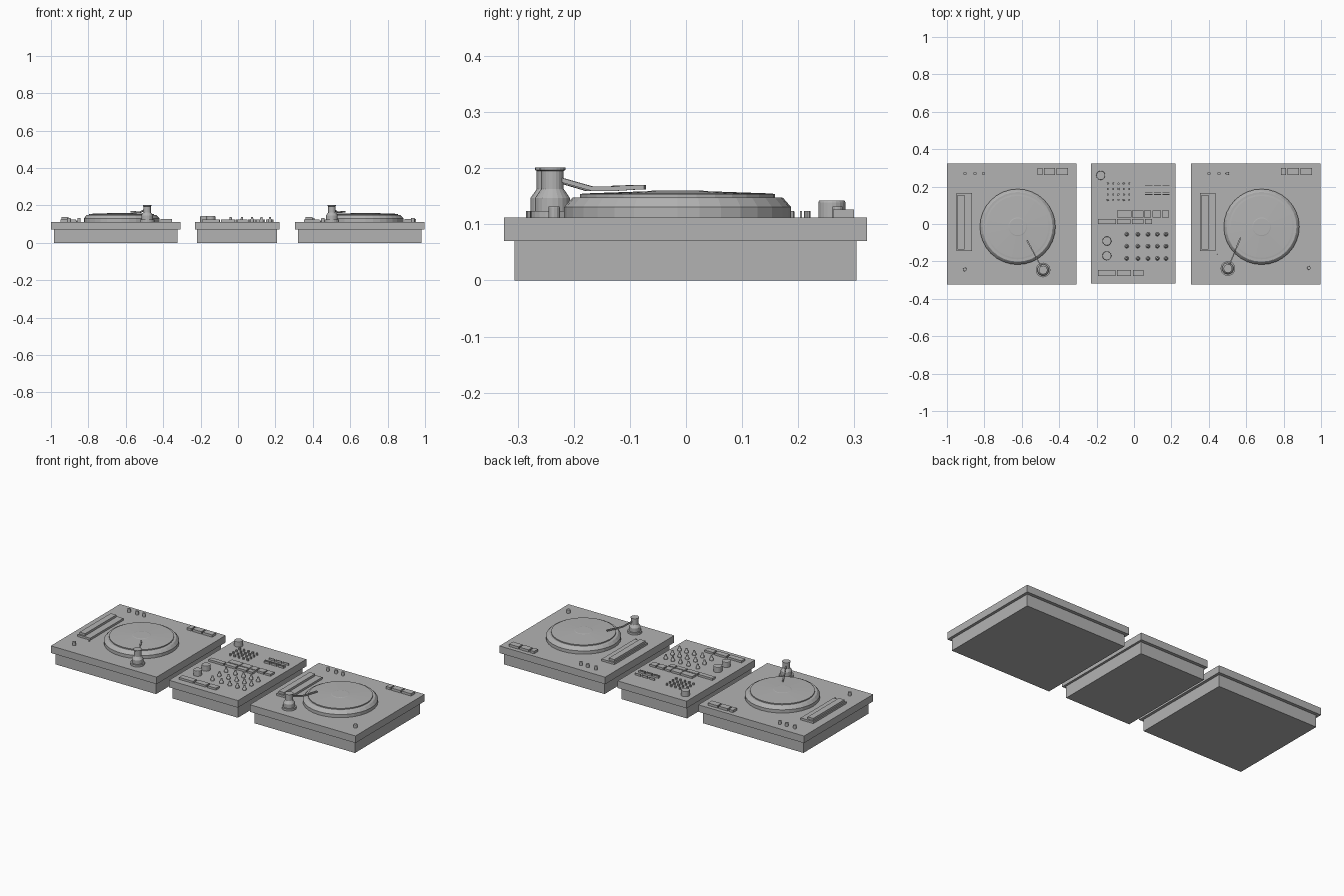
import bpy, math
from mathutils import Vector

if "Cube" in bpy.data.objects:
    bpy.data.objects.remove(bpy.data.objects["Cube"])

TOP = 0.112  # height of the deck surface

# Dark grey finish shared by every part
grey = bpy.data.materials.new("dark_grey")
grey.diffuse_color = (0.45, 0.45, 0.45, 1)
grey.use_nodes = True
grey.node_tree.nodes["Principled BSDF"].inputs["Base Color"].default_value = grey.diffuse_color


def make(name, verts, faces):
    me = bpy.data.meshes.new(name)
    me.from_pydata(verts, [], faces)
    me.materials.append(grey)
    ob = bpy.data.objects.new(name, me)
    bpy.context.collection.objects.link(ob)
    return ob


def box(name, x0, x1, y0, y1, z0, z1):
    v = [(x, y, z) for z in (z0, z1) for x, y in ((x0, y0), (x1, y0), (x1, y1), (x0, y1))]
    f = [(3, 2, 1, 0), (4, 5, 6, 7)] + [(i, (i + 1) % 4, (i + 1) % 4 + 4, i + 4) for i in range(4)]
    return make(name, v, f)


def lathe(name, x, y, profile, n=16):
    """Capped solid of revolution from (radius, z) pairs, bottom to top."""
    v = [(x + r * math.cos(2 * math.pi * i / n), y + r * math.sin(2 * math.pi * i / n), z)
         for r, z in profile for i in range(n)]
    f = [(k * n + i, k * n + (i + 1) % n, (k + 1) * n + (i + 1) % n, (k + 1) * n + i)
         for k in range(len(profile) - 1) for i in range(n)]
    last = (len(profile) - 1) * n
    f += [tuple(reversed(range(n))), tuple(range(last, last + n))]
    return make(name, v, f)


def button(name, x, y, r, h, n=12):
    return lathe(name, x, y, [(r, TOP), (r, TOP + h * 0.9), (r * 0.95, TOP + h)], n)


def arm(name, points, w, h):
    """Thin rectangular bar swept through the points."""
    d = Vector(points[-1]) - Vector(points[0])
    side = Vector((-d.y, d.x, 0)).normalized() * w
    up = Vector((0, 0, h))
    v = [Vector(p) + s for p in points for s in (-side - up, side - up, side + up, -side + up)]
    n = len(points)
    f = [(k * 4 + i, k * 4 + (i + 1) % 4, k * 4 + (i + 1) % 4 + 4, k * 4 + i + 4)
         for k in range(n - 1) for i in range(4)]
    f += [(3, 2, 1, 0), tuple(range(n * 4 - 4, n * 4))]
    return make(name, v, f)


def turntable(side, x0, base, tip, start_button):
    # Plinth: wide upper slab over an inset lower body
    box(side + "_lower_body", x0 + 0.017, x0 + 0.677, -0.306, 0.304, 0, 0.07)
    box(side + "_upper_body", x0, x0 + 0.693, -0.324, 0.323, 0.07, TOP)

    # Stepped platter with record and raised label
    lathe(side + "_platter", x0 + 0.378, -0.015,
          [(0.202, TOP), (0.202, 0.131), (0.189, 0.146), (0.186, 0.148), (0.174, 0.148),
           (0.174, 0.154), (0.165, 0.155), (0.05, 0.159), (0.045, 0.160)], 32)

    # Tonearm post and bent arm
    bx, by = base
    lathe(side + "_tonearm_base", bx, by, [(0.039, TOP), (0.039, 0.124), (0.031, 0.124)], 20)
    lathe(side + "_tonearm_post", bx, by,
          [(0.031, 0.12), (0.031, 0.147), (0.02, 0.163), (0.02, 0.195), (0.023, 0.197),
           (0.023, 0.201)], 20)

    def along(t, z):
        return (bx + (tip[0] - bx) * t, by + (tip[1] - by) * t, z)
    arm(side + "_tonearm", [along(0, 0.184), along(0.14, 0.177), along(0.44, 0.163),
                            along(0.8, 0.164)], 0.003, 0.004)
    arm(side + "_cartridge", [along(0.74, 0.165), along(1, 0.166)], 0.004, 0.004)

    # Pitch slider
    box(side + "_slider_plate", x0 + 0.05, x0 + 0.133, -0.145, 0.165, TOP, 0.124)
    box(side + "_slider_track", x0 + 0.057, x0 + 0.093, -0.136, 0.156, 0.124, 0.137)

    # Round buttons and rectangular keys
    for i, dx in enumerate((0.097, 0.15, 0.195)):
        button(f"{side}_rear_button_{i}", x0 + dx, 0.27, 0.009, 0.02)
    button(side + "_start_button", *start_button, 0.01, 0.02)
    button(side + "_indicator", x0 + 0.138, -0.16, 0.004, 0.006, 8)
    for i, (a, b) in enumerate(((0.483, 0.51), (0.518, 0.577), (0.585, 0.647))):
        box(f"{side}_key_{i}", x0 + a, x0 + b, 0.262, 0.299, TOP, 0.126)


turntable("left", -1.0, (-0.486, -0.246), (-0.572, -0.088), (-0.904, -0.243))
turntable("right", 0.304, (0.502, -0.238), (0.57, -0.073), (0.935, -0.235))

# Mixer body
box("mixer_lower_body", -0.219, 0.209, -0.3, 0.304, 0, 0.07)
box("mixer_upper_body", -0.23, 0.222, -0.318, 0.323, 0.07, TOP)

# Large knobs
for i, (x, y) in enumerate(((-0.178, 0.26), (-0.145, -0.091), (-0.145, -0.17))):
    button(f"mixer_large_knob_{i}", x, y, 0.024, 0.03, 20)

# Grid of tapered mixing knobs
for i, x in enumerate((-0.039, 0.021, 0.075, 0.125, 0.171)):
    for j, y in enumerate((-0.055, -0.119, -0.184)):
        lathe(f"mixing_knob_{i}_{j}", x, y,
              [(0.011, TOP), (0.011, 0.119), (0.007, 0.126), (0.005, 0.138)], 12)

# Grid of small pegs
for i in range(5):
    for j in range(4):
        button(f"peg_{i}_{j}", -0.14 + 0.0285 * i, 0.216 - 0.029 * j, 0.006, 0.012, 8)

# Thin upright tabs
for i in range(3):
    for j, y in enumerate((0.205, 0.17, 0.158)):
        box(f"tab_{i}_{j}", 0.06 + 0.046 * i, 0.098 + 0.046 * i, y - 0.002, y + 0.002, TOP, 0.124)

# Rows of rectangular keys
rows = {
    (0.034, 0.071): ((-0.09, -0.014), (-0.01, 0.05), (0.054, 0.092), (0.1, 0.144), (0.15, 0.188)),
    (0.0, 0.027): ((-0.192, -0.096), (-0.09, -0.018), (-0.01, 0.052), (0.058, 0.095)),
    (-0.278, -0.245): ((-0.192, -0.1), (-0.09, -0.016), (-0.006, 0.05)),
}
for r, ((y0, y1), spans) in enumerate(rows.items()):
    for i, (a, b) in enumerate(spans):
        box(f"mixer_key_{r}_{i}", a, b, y0, y1, TOP, 0.124)
